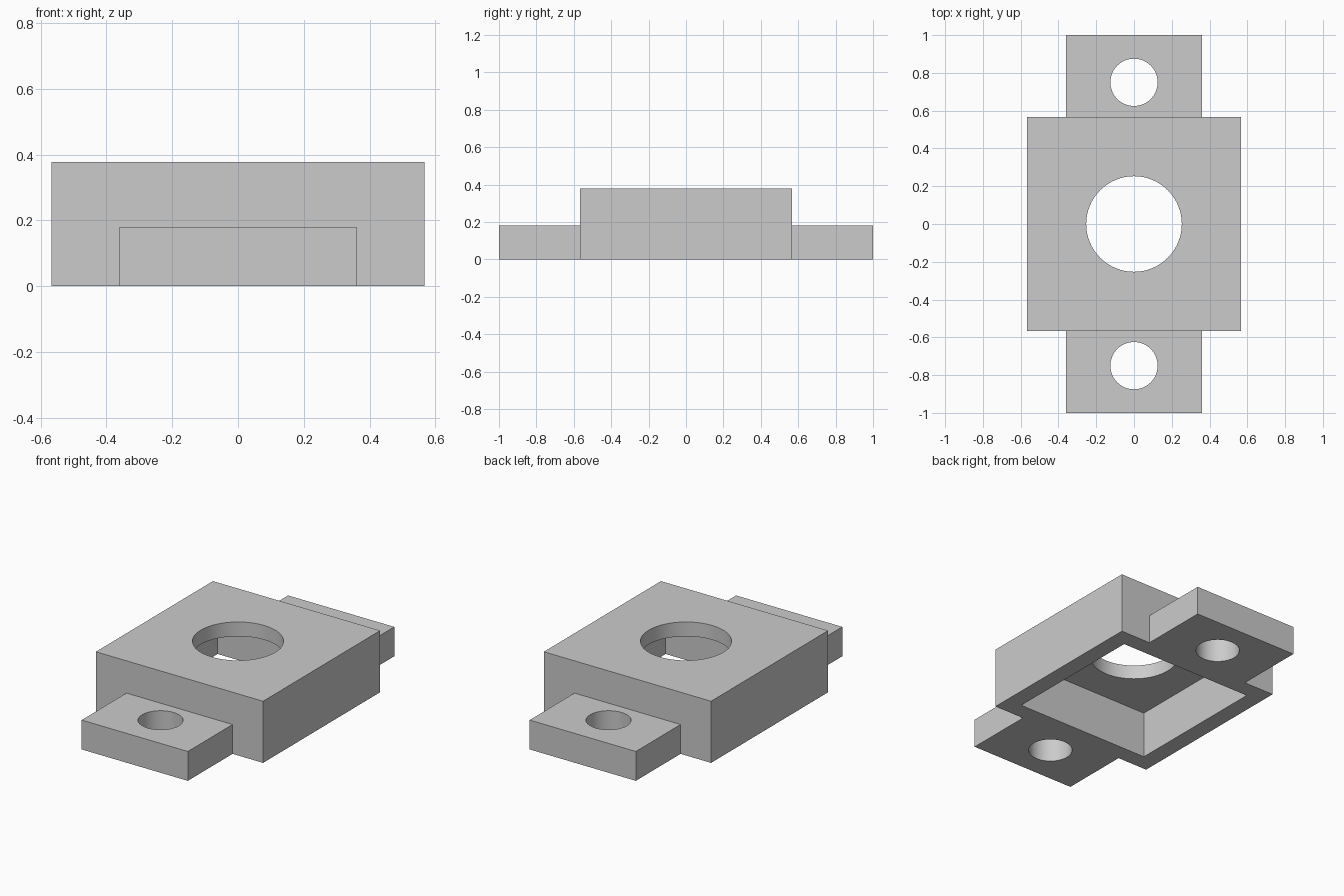
import bpy
import math

if "Cube" in bpy.data.objects:
    bpy.data.objects.remove(bpy.data.objects["Cube"], do_unlink=True)

BODY, HEIGHT = 0.567, 0.378        # body half width, full height
EAR, EAR_HEIGHT = 0.36, 0.18       # mounting ear half width, height
POCKET, CEILING = 0.461, 0.29      # underside pocket half width, depth

grey = bpy.data.materials.new("plain grey")
grey.use_nodes = True
grey.diffuse_color = (0.6, 0.6, 0.6, 1)
grey.node_tree.nodes["Principled BSDF"].inputs["Base Color"].default_value = (0.6, 0.6, 0.6, 1)


def box(name, x, y, z):
    """Box between (low, high) limits on each axis."""
    limits = (x, y, z)
    bpy.ops.mesh.primitive_cube_add(size=1, location=[(a + b) / 2 for a, b in limits])
    obj = bpy.context.object
    obj.name = name
    obj.scale = [b - a for a, b in limits]
    bpy.ops.object.transform_apply(location=True, rotation=False, scale=True)
    obj.data.materials.append(grey)
    return obj


def drill(name, radius, y):
    bpy.ops.mesh.primitive_cylinder_add(vertices=64, radius=radius, depth=2, location=(0, y, 0))
    obj = bpy.context.object
    obj.name = name
    obj.data.materials.append(grey)
    return obj


def combine(target, other, operation):
    """Apply a boolean to the target and discard the other object."""
    mod = target.modifiers.new(operation, 'BOOLEAN')
    mod.operation, mod.object, mod.solver = operation, other, 'EXACT'
    bpy.context.view_layer.objects.active = target
    bpy.ops.object.modifier_apply(modifier=mod.name)
    bpy.data.objects.remove(other, do_unlink=True)


# Square body with a mounting ear at the front and back
bracket = box("mounting_bracket", (-BODY, BODY), (-BODY, BODY), (0, HEIGHT))
for side in (-1, 1):
    ear = box("ear", (-EAR, EAR), sorted((side * 0.52, side)), (0, EAR_HEIGHT))
    combine(bracket, ear, 'UNION')

# Open pocket underneath
combine(bracket, box("pocket", (-POCKET, POCKET), (-POCKET, POCKET), (-0.2, CEILING)), 'DIFFERENCE')

# Centre opening and bolt holes
for name, radius, y in (("centre_hole", 0.253, 0),
                        ("front_bolt_hole", 0.125, -0.75),
                        ("back_bolt_hole", 0.125, 0.75)):
    combine(bracket, drill(name, radius, y), 'DIFFERENCE')

# Smooth hole walls, crisp edges
bpy.ops.object.select_all(action='DESELECT')
bracket.select_set(True)
bpy.context.view_layer.objects.active = bracket
bpy.ops.object.shade_smooth_by_angle(angle=math.radians(30))
